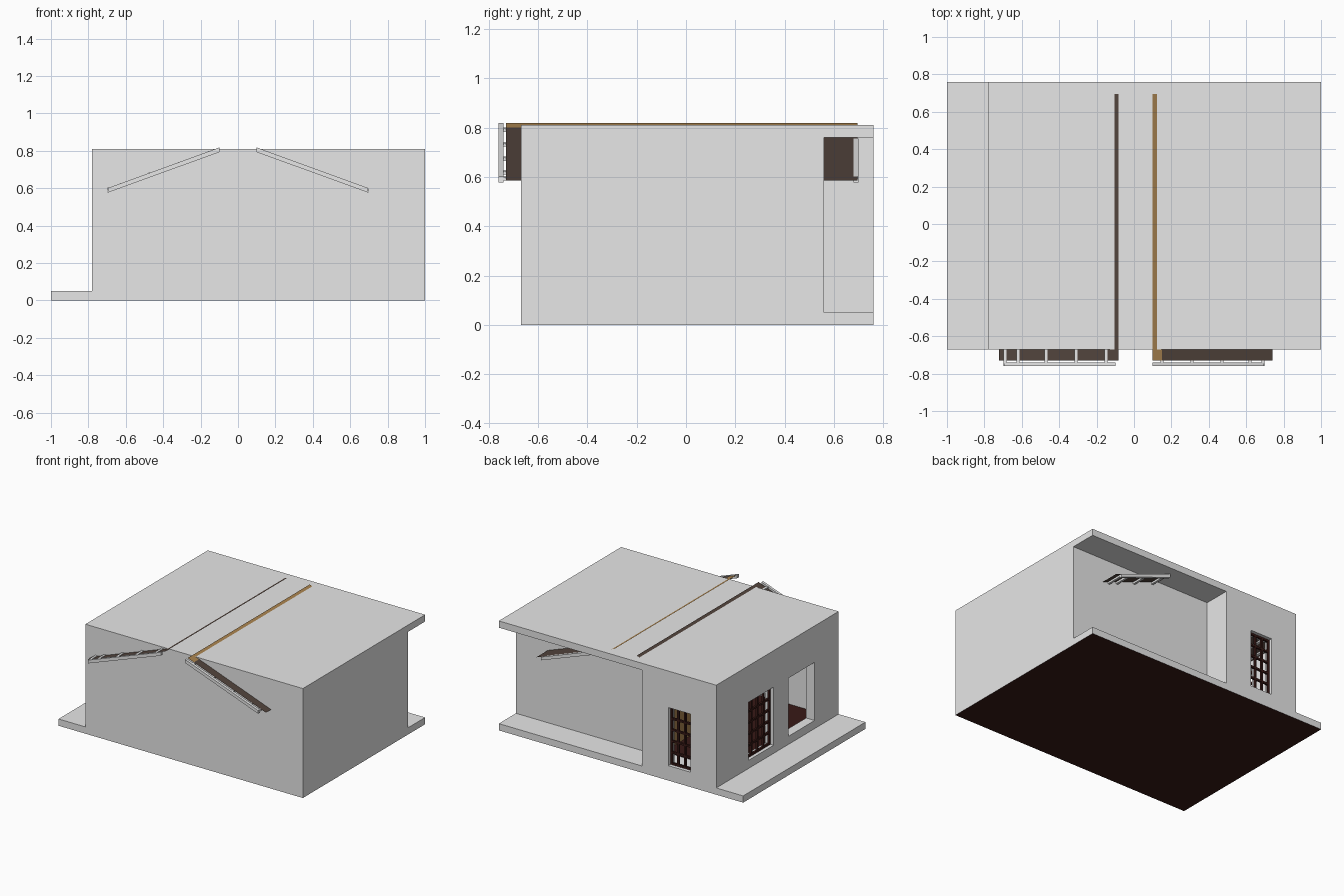
import bpy, bmesh

if "Cube" in bpy.data.objects:
    bpy.data.objects.remove(bpy.data.objects["Cube"])


def material(name, rgb):
    m = bpy.data.materials.new(name)
    m.diffuse_color = (*rgb, 1)
    m.use_nodes = True
    m.node_tree.nodes["Principled BSDF"].inputs["Base Color"].default_value = m.diffuse_color
    return m


GREY = material("plaster grey", (0.8, 0.8, 0.8))
BROWN = material("dark brown sheet", (0.085, 0.058, 0.046))
TAN = material("tan wood", (0.40, 0.23, 0.08))
DARK = material("near black red", (0.04, 0.010, 0.008))


def finish(name, bm, *mats):
    bmesh.ops.recalc_face_normals(bm, faces=bm.faces)
    me = bpy.data.meshes.new(name)
    bm.to_mesh(me)
    bm.free()
    for m in mats:
        me.materials.append(m)
    ob = bpy.data.objects.new(name, me)
    bpy.context.collection.objects.link(ob)
    return ob


def box(name, x, y, z, mat):
    bm = bmesh.new()
    bmesh.ops.create_cube(bm, size=1)
    for v in bm.verts:
        v.co = [r[0] if c < 0 else r[1] for c, r in zip(v.co, (x, y, z))]
    return finish(name, bm, mat)


def prism(name, pts, y0, y1, mat):
    """Extrude an x-z outline along y."""
    bm = bmesh.new()
    a = [bm.verts.new((x, y0, z)) for x, z in pts]
    f = bm.faces.new(a)
    r = bmesh.ops.extrude_face_region(bm, geom=[f])
    for g in r["geom"]:
        if isinstance(g, bmesh.types.BMVert):
            g.co.y = y1
    return finish(name, bm, mat)


def cut(target, x, y, z):
    cutter = box("cutter", x, y, z, GREY)
    cutter.hide_render = True
    mod = target.modifiers.new("cut", "BOOLEAN")
    mod.operation, mod.solver, mod.object = "DIFFERENCE", "EXACT", cutter
    bpy.context.view_layer.objects.active = target
    bpy.ops.object.modifier_apply(modifier=mod.name)
    bpy.data.objects.remove(cutter)


# Ground slab with a dark underside
slab = box("ground_slab", (-1, 1), (-0.67, 0.76), (0, 0.05), GREY)
slab.data.materials.append(DARK)
for p in slab.data.polygons:
    if p.normal.z < -0.5:
        p.material_index = 1

# Building shell: rooms, rear porch and openings cut out
WIN_Z = (0.11, 0.54)
shell = box("building_shell", (-0.78, 1), (-0.67, 0.76), (0.05, 0.81), GREY)
cut(shell, (-0.17, 1.2), (0.56, 0.9), (0.0, 0.76))         # porch
cut(shell, (-0.71, 0.93), (-0.60, 0.49), (0.0, 0.755))     # main room
cut(shell, (-0.71, -0.24), (0.3, 0.69), (0.0, 0.755))      # rear room
cut(shell, (-0.9, -0.65), (0.09, 0.385), WIN_Z)            # side window
cut(shell, (-0.9, -0.65), (-0.39, -0.085), WIN_Z)          # open side window
cut(shell, (-0.567, -0.387), (0.6, 0.9), WIN_Z)            # rear window

# Interior floor and partition
box("inner_floor", (-0.71, 0.93), (-0.60, 0.49), (0.048, 0.056), DARK)
box("partition", (-0.17, -0.14), (-0.1, 0.49), (0.05, 0.6), TAN)


def grille(name, along, span, depth, cols, rows):
    """Dark window bars; along is the axis the window runs on."""
    t = 0.007

    def bar(label, s, z):
        x, y = (s, depth) if along == "x" else (depth, s)
        box(f"{name}_{label}", x, y, z, DARK)

    for i in range(cols + 1):
        c = span[0] + t + (span[1] - span[0] - 2 * t) * i / cols
        bar(f"upright_{i}", (c - t, c + t), WIN_Z)
    for j in range(rows + 1):
        c = WIN_Z[0] + t + (WIN_Z[1] - WIN_Z[0] - 2 * t) * j / rows
        bar(f"crossbar_{j}", span, (c - t, c + t))


grille("rear_window", "x", (-0.567, -0.387), (0.72, 0.735), 3, 5)
grille("side_window", "y", (0.09, 0.385), (-0.755, -0.74), 4, 5)

# Two sloping roof leaves that pass through the building
SLOPE = 0.364


def line(x):
    return 0.818 - SLOPE * (x - 0.10)


for side, s, shift in (("left", -1, -0.017), ("right", 1, 0)):
    def X(x):
        return s * (x + shift)

    # Thin sheet, with a tan ridge strip on the right leaf
    bm = bmesh.new()
    rows = [[bm.verts.new((X(x), y, line(x))) for y in (-0.73, 0.695)]
            for x in (0.10, 0.15, 0.74)]
    for k in range(2):
        f = bm.faces.new((rows[k][0], rows[k][1], rows[k + 1][1], rows[k + 1][0]))
        f.material_index = 1 if k == 0 and s > 0 else 0
    finish(f"{side}_roof_sheet", bm, BROWN, TAN)

    # Sloping rafters at the front and rear ends
    for end, y0, y1 in (("front", -0.76, -0.74), ("rear", 0.68, 0.70)):
        hi, lo = 0.10, 0.695
        if end == "rear":
            hi = 0.27
        prism(f"{side}_{end}_rafter",
              [(s * hi, line(hi)), (s * lo, line(lo)),
               (s * (lo + 0.002), line(lo) - 0.025), (s * hi, line(hi) - 0.025)],
              y0, y1, GREY)

    # Purlins running front to back
    lift = 0.002 if s < 0 else -0.008
    for i, x in enumerate((0.15, 0.31, 0.47, 0.62, 0.69)):
        z = line(x - (shift if s < 0 else 0)) + lift
        box(f"{side}_purlin_{i}", (s * x - 0.008, s * x + 0.008),
            (-0.745, 0.68 if s < 0 else 0.69), (z - 0.010, z + 0.004), GREY)
